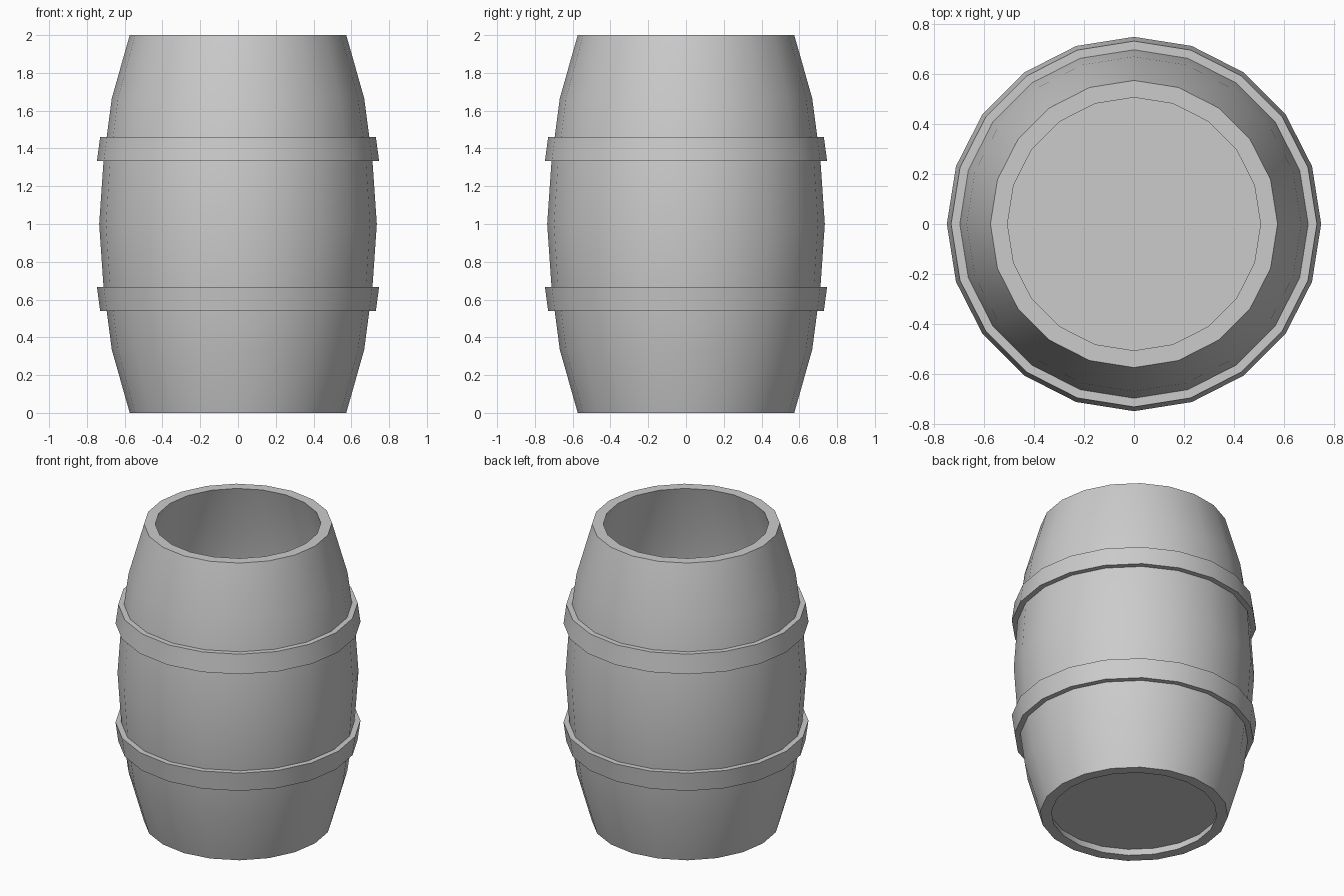
import bpy, bmesh, math

if "Cube" in bpy.data.objects:
    bpy.data.objects.remove(bpy.data.objects["Cube"])

SIDES = 20


def lathe(name, profile):
    """Spin a closed (radius, z) profile into a ring-shaped solid."""
    bm = bmesh.new()
    rings = []
    for r, z in profile:
        rings.append([bm.verts.new((r * math.cos(2 * math.pi * i / SIDES),
                                    r * math.sin(2 * math.pi * i / SIDES), z))
                      for i in range(SIDES)])
    for a, b in zip(rings, rings[1:] + rings[:1]):
        for i in range(SIDES):
            j = (i + 1) % SIDES
            bm.faces.new((a[i], a[j], b[j], b[i]))
    bmesh.ops.recalc_face_normals(bm, faces=bm.faces)
    mesh = bpy.data.meshes.new(name)
    bm.to_mesh(mesh)
    bm.free()
    obj = bpy.data.objects.new(name, mesh)
    bpy.context.collection.objects.link(obj)
    return obj


def smooth(obj):
    bpy.ops.object.select_all(action='DESELECT')
    obj.select_set(True)
    bpy.context.view_layer.objects.active = obj
    bpy.ops.object.shade_smooth_by_angle(angle=math.radians(30))


# Bulging hollow wall
half = [(0.573, 0), (0.668, 1 / 3), (0.712, 2 / 3), (0.735, 1)]
outer = half + [(r, 2 - z) for r, z in reversed(half[:-1])]
inner = [(r - 0.068, z) for r, z in reversed(outer)]
smooth(lathe("barrel_wall", outer + inner))

# Hoops, mirrored about the middle
hoop = [(0.68, 0.54), (0.73, 0.54), (0.747, 0.667), (0.69, 0.667)]
smooth(lathe("lower_hoop", hoop))
smooth(lathe("upper_hoop", [(r, 2 - z) for r, z in hoop]))

# Recessed floor
bpy.ops.mesh.primitive_cylinder_add(vertices=SIDES, radius=0.53, depth=0.05,
                                    location=(0, 0, 0.075),
                                    rotation=(0, 0, math.pi / 2))
bpy.context.object.name = "barrel_floor"
smooth(bpy.context.object)
